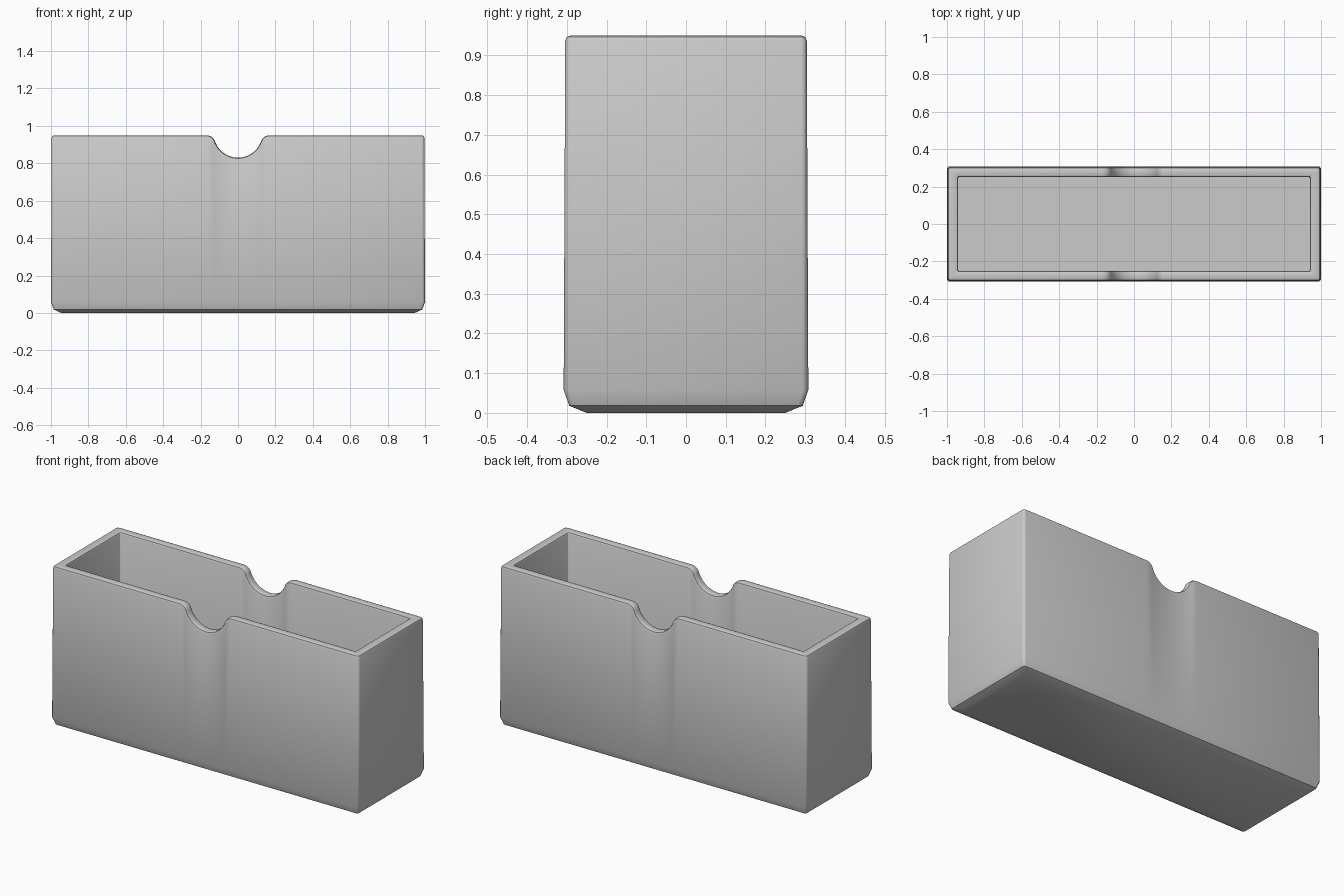
import bpy
import bmesh
from math import sin, cos, atan2, radians, sqrt, pi

cube = bpy.data.objects.get("Cube")
if cube:
    bpy.data.objects.remove(cube, do_unlink=True)

HEIGHT = 0.95
SCOOP_R, LIP_R, SCOOP_Z = 0.13, 0.05, 0.96
BEVEL = 0.013


def notch_points():
    """Right half of the finger notch: (x, z, normal x, normal z into the wall)."""
    drop = SCOOP_Z - (HEIGHT - LIP_R)
    cx = sqrt((SCOOP_R + LIP_R) ** 2 - drop ** 2)
    end = atan2(cx, drop)
    pts = []
    for i in range(13):                      # scoop arc
        a = end * i / 12
        pts.append((SCOOP_R * sin(a), SCOOP_Z - SCOOP_R * cos(a), sin(a), -cos(a)))
    for i in range(1, 9):                    # rounded shoulder
        a = end * (1 - i / 8)
        pts.append((cx - LIP_R * sin(a), HEIGHT - LIP_R + LIP_R * cos(a), sin(a), -cos(a)))
    return pts


half = notch_points()
notch = [(-x, z, -nx, nz) for x, z, nx, nz in reversed(half[1:])] + half


def ring(bm, hx, hy, r, z=None, depth=0.0):
    """Rounded rectangle; with no z it follows the notched rim at a given depth."""
    verts = []

    def corner(sx, sy, start):
        for i in range(4):
            a = start + pi / 2 * i / 3
            zz = HEIGHT - depth if z is None else z
            verts.append(bm.verts.new((sx * (hx - r) + r * cos(a), sy * (hy - r) + r * sin(a), zz)))

    def side(sy):
        for x, pz, nx, nz in (notch if sy < 0 else reversed(notch)):
            co = (x + nx * depth, sy * hy, pz + nz * depth) if z is None else (x, sy * hy, z)
            verts.append(bm.verts.new(co))

    corner(-1, -1, pi)
    side(-1)
    corner(1, -1, -pi / 2)
    corner(1, 1, 0)
    side(1)
    corner(-1, 1, pi / 2)
    return verts


bm = bmesh.new()
ox, oy, ix, iy = 0.996, 0.304, 0.94, 0.25     # outer and inner rim half sizes
soft = BEVEL * 0.3
rings = [
    # base chamfer and outer wall
    ring(bm, 0.945, 0.25, 0.012, z=0),
    ring(bm, 0.985, 0.294, 0.013, z=0.018),
    ring(bm, 1.0, 0.308, 0.015, z=0.058),
    # rounded rim
    ring(bm, ox, oy, 0.015, depth=BEVEL),
    ring(bm, ox - soft, oy - soft, 0.013, depth=soft),
    ring(bm, ox - BEVEL, oy - BEVEL, 0.01),
    ring(bm, ix + BEVEL, iy + BEVEL, 0.008),
    ring(bm, ix + soft, iy + soft, 0.006, depth=soft),
    ring(bm, ix, iy, 0.005, depth=BEVEL),
    # inner wall down to the floor
    ring(bm, ix, iy, 0.005, z=0.06),
]
for low, high in zip(rings, rings[1:]):
    for i in range(len(low)):
        j = (i + 1) % len(low)
        bm.faces.new((low[i], low[j], high[j], high[i]))
bm.faces.new(list(reversed(rings[0])))        # underside
bm.faces.new(rings[-1])                       # floor
bmesh.ops.recalc_face_normals(bm, faces=bm.faces)

mesh = bpy.data.meshes.new("storage_box")
bm.to_mesh(mesh)
bm.free()
box = bpy.data.objects.new("storage_box", mesh)
bpy.context.collection.objects.link(box)

# Plain grey material
grey = bpy.data.materials.new("grey")
grey.use_nodes = True
colour = (0.6, 0.6, 0.6, 1)
grey.diffuse_color = colour
grey.node_tree.nodes["Principled BSDF"].inputs["Base Color"].default_value = colour
mesh.materials.append(grey)

bpy.ops.object.select_all(action='DESELECT')
box.select_set(True)
bpy.context.view_layer.objects.active = box
bpy.ops.object.shade_smooth_by_angle(angle=radians(35))
